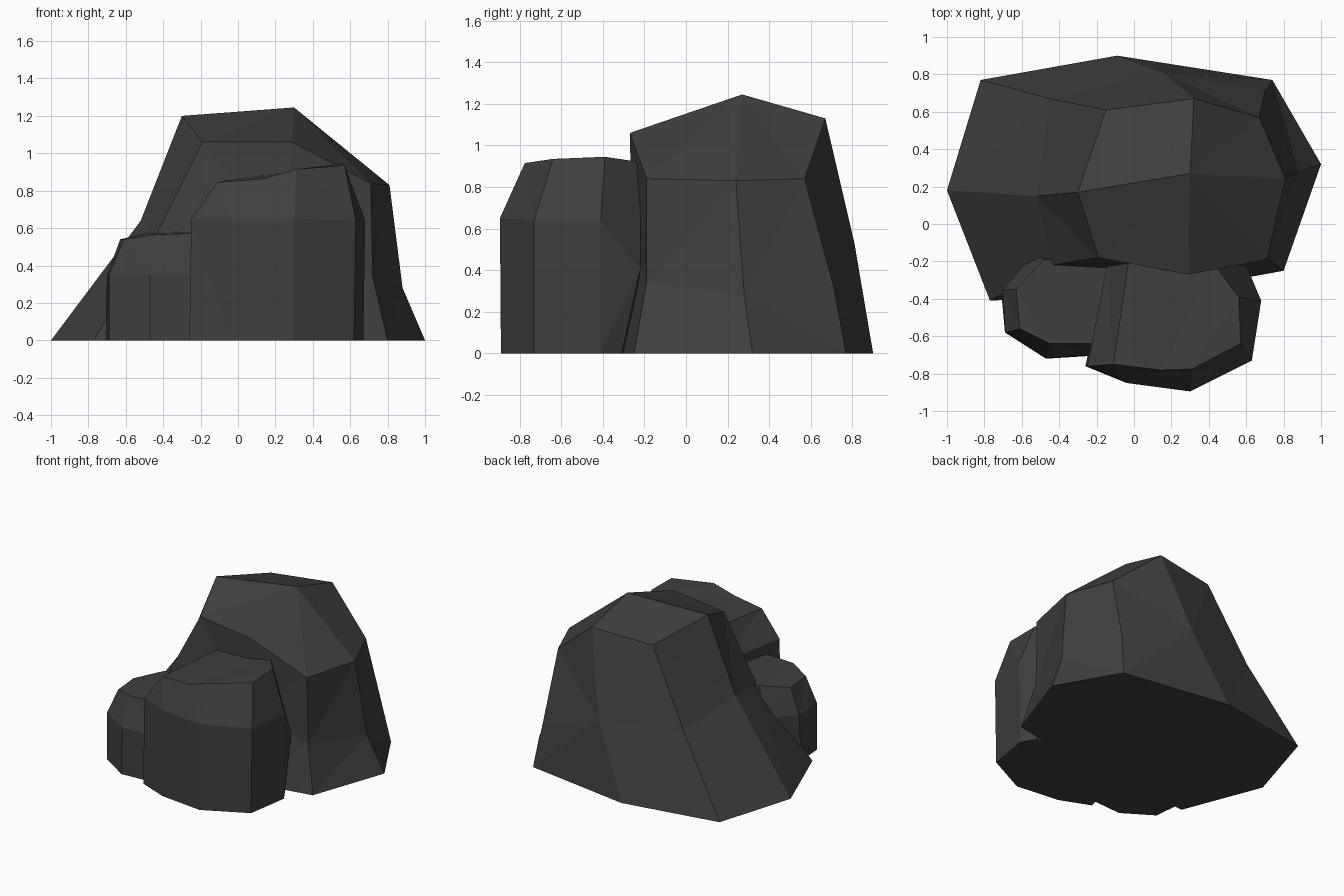
import bpy
import bmesh

if "Cube" in bpy.data.objects:
    bpy.data.objects.remove(bpy.data.objects["Cube"])

stone = bpy.data.materials.new("dark_stone")
stone.diffuse_color = (0.05, 0.05, 0.05, 1)
stone.use_nodes = True
stone.node_tree.nodes["Principled BSDF"].inputs["Base Color"].default_value = stone.diffuse_color


def rock(name, rings, peak=None):
    """Loft matching rings of points; close the base, cap flat or to a peak."""
    bm = bmesh.new()
    loops = [[bm.verts.new(p) for p in ring] for ring in rings]
    n = len(loops[0])
    for low, high in zip(loops, loops[1:]):
        for i in range(n):
            j = (i + 1) % n
            bm.faces.new((low[i], low[j], high[j], high[i]))
    bm.faces.new(loops[0][::-1])
    top = loops[-1]
    if peak:
        tip = bm.verts.new(peak)
        for i in range(n):
            bm.faces.new((top[i], top[(i + 1) % n], tip))
    else:
        bm.faces.new(top)
    bmesh.ops.recalc_face_normals(bm, faces=bm.faces)
    bmesh.ops.triangulate(bm, faces=[f for f in bm.faces if len(f.verts) > 3])
    mesh = bpy.data.meshes.new(name)
    bm.to_mesh(mesh)
    bm.free()
    mesh.materials.append(stone)
    obj = bpy.data.objects.new(name, mesh)
    bpy.context.collection.objects.link(obj)


def level(z, outline):
    return [(x, y, z) for x, y in outline]


# Large boulder: columns run counter-clockwise from the front right corner
rock("large_boulder", [
    level(0, [(.80, -.25), (1, .32), (.74, .77), (-.09, .90),
              (-.82, .77), (-1, .18), (-.77, -.41), (.2, -.36)]),
    [(.72, -.19, .34), (.88, .28, .28), (.70, .71, .32), (.16, .81, .53),
     (-.45, .67, .55), (-.52, .15, .64), (-.44, -.22, .56), (.24, -.26, .55)],
    [(.71, -.19, .84), (.81, .24, .83), (.67, .57, .84), (.32, .67, 1.13),
     (-.15, .61, 1.10), (-.30, .17, 1.20), (-.19, -.18, 1.06), (.29, -.27, 1.06)],
], peak=(.30, .27, 1.245))

# Front rock: upright sides with a bevelled, gently sloping top
rock("front_rock", [
    level(0, [(-.26, -.76), (-.04, -.85), (.30, -.89), (.62, -.73),
              (.67, -.41), (.61, -.31), (-.15, -.25)]),
    [(-.25, -.76, .65), (-.04, -.85, .65), (.30, -.895, .65), (.63, -.73, .64),
     (.68, -.41, .64), (.60, -.22, .40), (-.14, -.2, .65)],
    [(-.11, -.75, .845), (.14, -.78, .865), (.31, -.775, .915), (.57, -.64, .935),
     (.56, -.39, .945), (.43, -.22, .92), (-.03, -.21, .86)],
])

# Small rock tucked in at the left
rock("small_rock", [
    level(0, [(-.69, -.58), (-.47, -.72), (-.15, -.70), (-.1, -.2),
              (-.54, -.18), (-.71, -.36)]),
    level(.35, [(-.69, -.58), (-.47, -.715), (-.15, -.70), (-.1, -.17),
                (-.54, -.16), (-.70, -.35)]),
    [(-.61, -.56, .54), (-.45, -.64, .565), (-.15, -.64, .575), (-.1, -.2, .585),
     (-.48, -.19, .575), (-.63, -.35, .54)],
])
